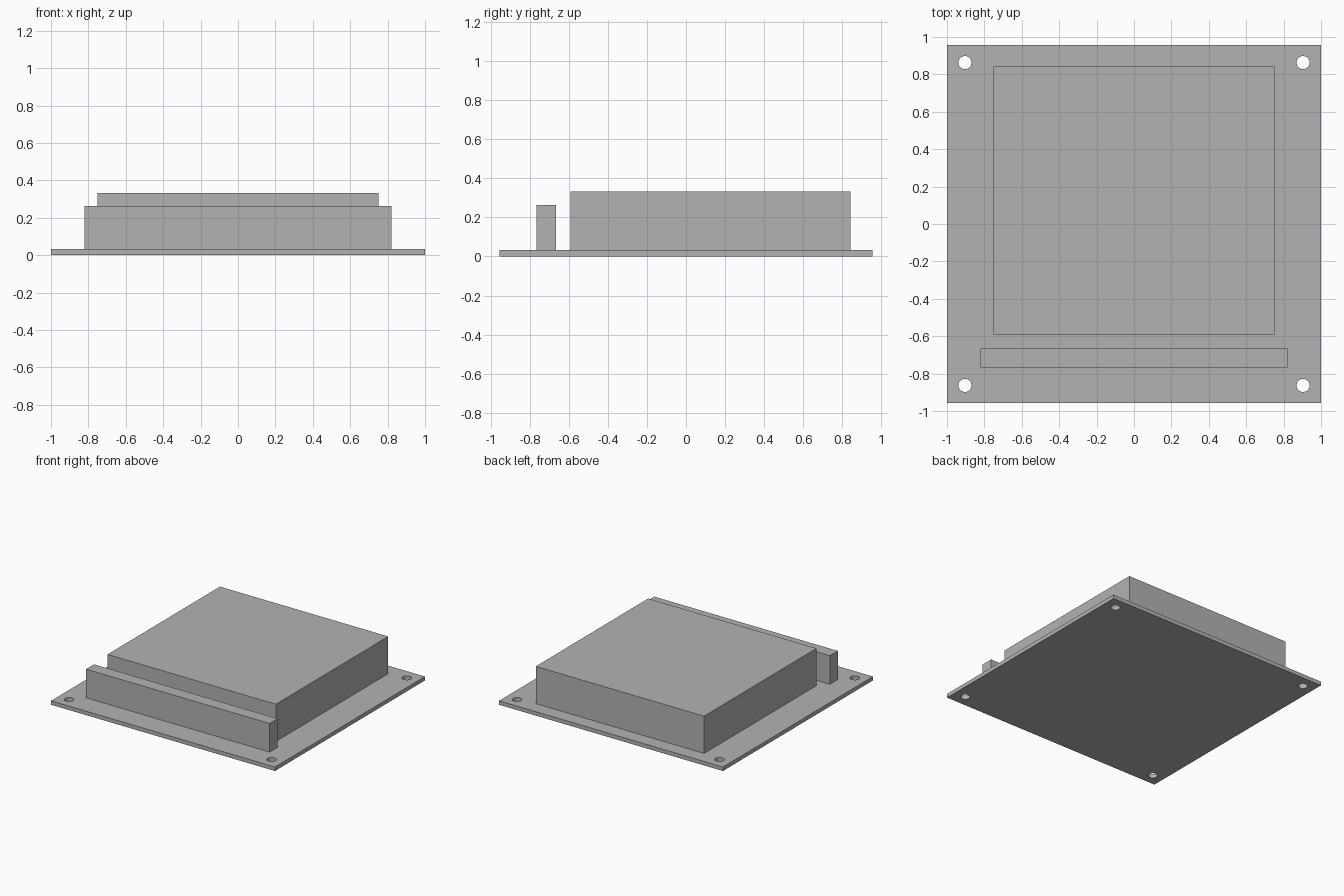
import bpy

cube = bpy.data.objects.get("Cube")
if cube:
    bpy.data.objects.remove(cube, do_unlink=True)

# Single grey finish
grey = bpy.data.materials.new("grey")
grey.use_nodes = True
colour = (0.45, 0.45, 0.45, 1)
grey.diffuse_color = colour
grey.node_tree.nodes["Principled BSDF"].inputs["Base Color"].default_value = colour


def box(name, x_half, y_range, z_range):
    """Box centred on x, spanning the given y and z ranges."""
    (y0, y1), (z0, z1) = y_range, z_range
    bpy.ops.mesh.primitive_cube_add(size=1, location=(0, (y0 + y1) / 2, (z0 + z1) / 2))
    obj = bpy.context.object
    obj.name = name
    obj.scale = (2 * x_half, y1 - y0, z1 - z0)
    bpy.ops.object.transform_apply(location=False, rotation=False, scale=True)
    obj.data.materials.append(grey)
    return obj


THICK = 0.032

# Base board, main block and front connector strip
board = box("base_board", 1.0, (-0.957, 0.957), (0, THICK))
box("main_block", 0.752, (-0.591, 0.843), (THICK, 0.333))
box("connector_strip", 0.82, (-0.767, -0.665), (THICK, 0.263))

# Mounting holes through the four corners
for sx in (-1, 1):
    for sy in (-1, 1):
        bpy.ops.mesh.primitive_cylinder_add(
            vertices=32, radius=0.035, depth=0.2, location=(sx * 0.904, sy * 0.863, 0))
        cutter = bpy.context.object
        cutter.name = "hole_cutter"
        cutter.hide_render = True
        cutter.data.materials.append(grey)
        cut = board.modifiers.new("mounting_hole", "BOOLEAN")
        cut.operation = "DIFFERENCE"
        cut.solver = "EXACT"
        cut.object = cutter
        bpy.context.view_layer.objects.active = board
        bpy.ops.object.modifier_apply(modifier=cut.name)
        bpy.data.objects.remove(cutter, do_unlink=True)

# Smooth hole walls, sharp board edges
bpy.ops.object.select_all(action="DESELECT")
board.select_set(True)
bpy.context.view_layer.objects.active = board
bpy.ops.object.shade_smooth_by_angle()
